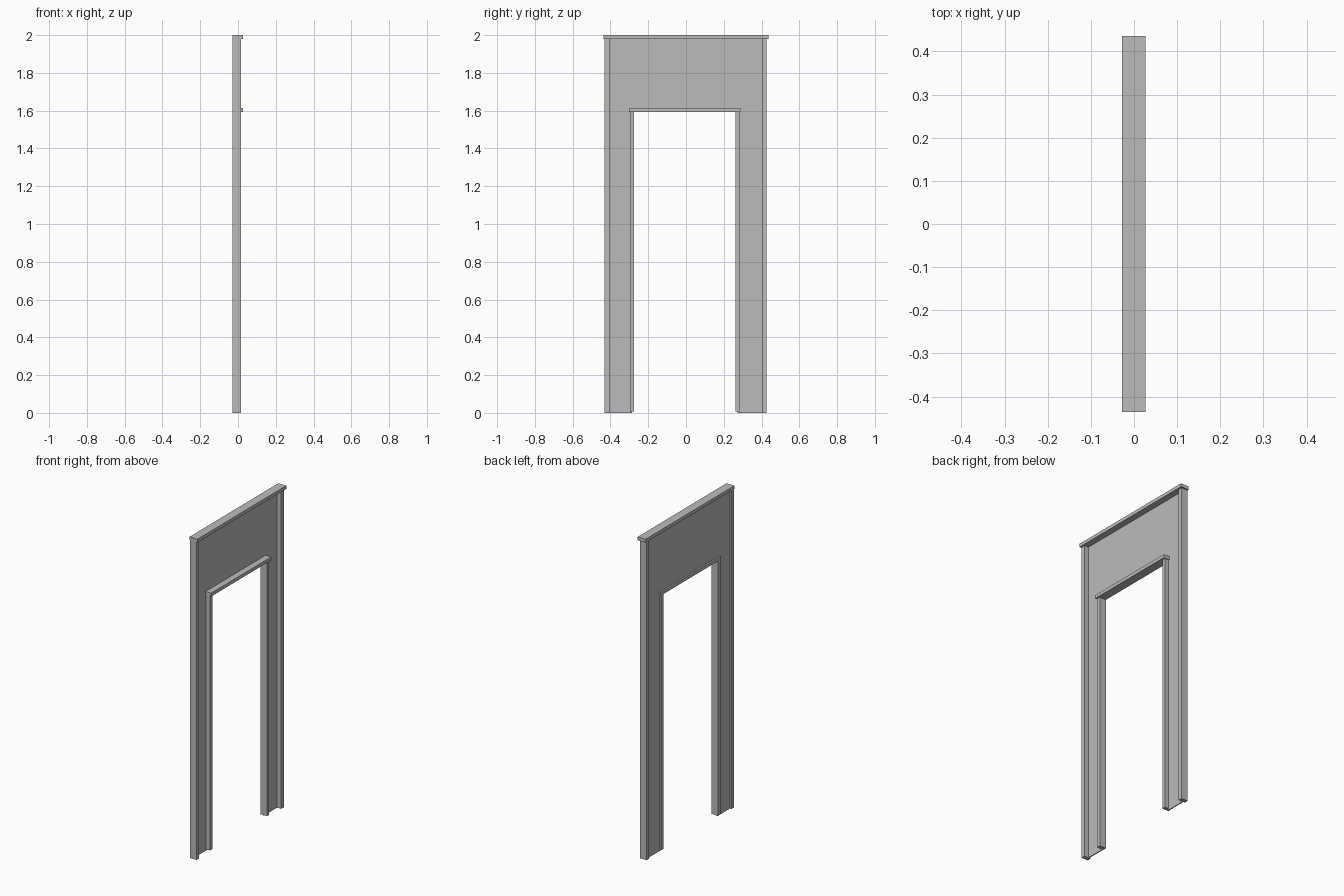
import bpy
import bmesh

cube = bpy.data.objects.get("Cube")
if cube:
    bpy.data.objects.remove(cube, do_unlink=True)

grey = bpy.data.materials.new("plain grey")
grey.use_nodes = True
colour = (0.5, 0.5, 0.5, 1)
grey.diffuse_color = colour
grey.node_tree.nodes["Principled BSDF"].inputs["Base Color"].default_value = colour


def add_object(name, bm):
    bmesh.ops.recalc_face_normals(bm, faces=bm.faces)
    mesh = bpy.data.meshes.new(name)
    bm.to_mesh(mesh)
    bm.free()
    mesh.materials.append(grey)
    obj = bpy.data.objects.new(name, mesh)
    bpy.context.collection.objects.link(obj)
    return obj


def box(name, x, y, z):
    """Box from (low, high) ranges on each axis."""
    bm = bmesh.new()
    bmesh.ops.create_cube(bm, size=1)
    for v in bm.verts:
        for axis, (low, high) in enumerate((x, y, z)):
            v.co[axis] = high if v.co[axis] > 0 else low
    return add_object(name, bm)


back, post_front, trim_front = -0.028, 0.016, 0.027
opening = (-0.275, 0.262)
opening_top = 1.6

# Thin wall panel with the doorway cut out of its outline
outline = [(-0.42, 0), (opening[0] - 0.01, 0), (opening[0] - 0.01, opening_top),
           (opening[1] + 0.01, opening_top), (opening[1] + 0.01, 0), (0.415, 0),
           (0.415, 1.985), (-0.42, 1.985)]
bm = bmesh.new()
face = bm.faces.new([bm.verts.new((-0.018, y, z)) for y, z in outline])
extruded = bmesh.ops.extrude_face_region(bm, geom=[face])
moved = [g for g in extruded["geom"] if isinstance(g, bmesh.types.BMVert)]
bmesh.ops.translate(bm, verts=moved, vec=(0.006, 0, 0))
add_object("wall_panel", bm)

# Outer posts
for name, y in (("front_post", (-0.431, -0.406)), ("back_post", (0.402, 0.427))):
    box(name, (back, post_front), y, (0, 1.98))

# Door jambs
for name, y in (("front_jamb", (opening[0] - 0.022, opening[0])),
                ("back_jamb", (opening[1], opening[1] + 0.022))):
    box(name, (back, post_front), y, (0.008, opening_top))

# Lintel over the doorway and cap along the top
box("door_lintel", (back, trim_front), (-0.302, 0.289), (1.592, 1.613))
box("top_cap", (back, trim_front), (-0.436, 0.436), (1.979, 2))
